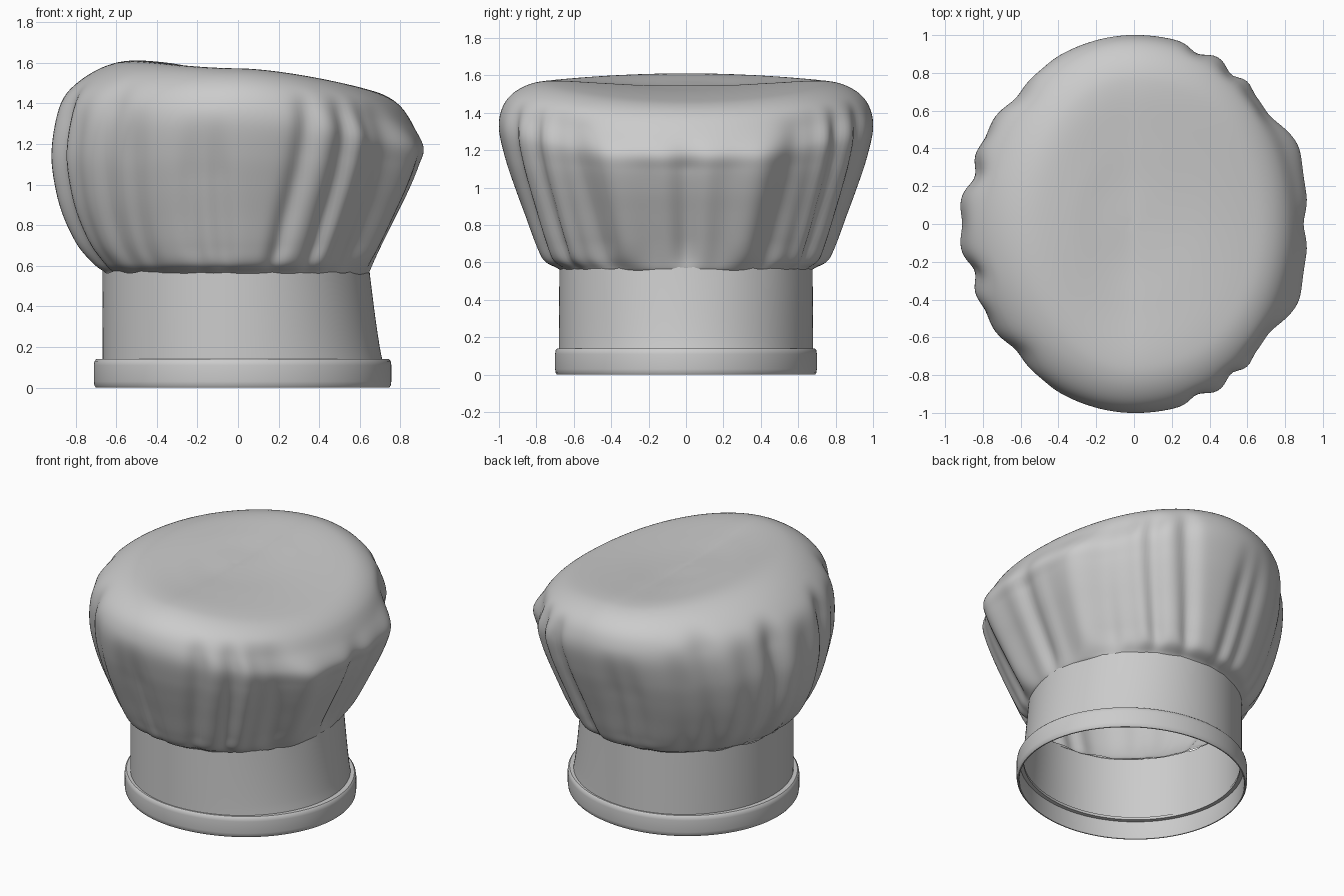
import bpy, bmesh, math

if "Cube" in bpy.data.objects:
    bpy.data.objects.remove(bpy.data.objects["Cube"])

SEG = 240


def loft(name, rings, close_tube=False, cap_tip=None, angle=40):
    """Skin a stack of closed rings; optionally join last to first or close with a tip."""
    bm = bmesh.new()
    vr = [[bm.verts.new(p) for p in ring] for ring in rings]
    pairs = list(zip(vr, vr[1:])) + ([(vr[-1], vr[0])] if close_tube else [])
    for a, b in pairs:
        for i in range(SEG):
            j = (i + 1) % SEG
            bm.faces.new((a[i], a[j], b[j], b[i]))
    if cap_tip:
        tip = bm.verts.new(cap_tip)
        for i in range(SEG):
            bm.faces.new((vr[-1][i], vr[-1][(i + 1) % SEG], tip))
    if close_tube:
        bmesh.ops.recalc_face_normals(bm, faces=bm.faces)
    me = bpy.data.meshes.new(name)
    bm.to_mesh(me)
    bm.free()
    ob = bpy.data.objects.new(name, me)
    bpy.context.collection.objects.link(ob)
    bpy.ops.object.select_all(action='DESELECT')
    ob.select_set(True)
    bpy.context.view_layer.objects.active = ob
    bpy.ops.object.shade_smooth_by_angle(angle=math.radians(angle))
    return ob


def oval(left, right, depth, zl, zr, zy, wave=None):
    """Ring with different reach and height on the left, right and front/back."""
    ring = []
    for i in range(SEG):
        a = 2 * math.pi * i / SEG
        c, s = math.cos(a), math.sin(a)
        w = abs(c) ** 1.6
        phi = math.degrees(math.acos(max(-1, min(1, c))))
        reach, z = (right, zr) if c > 0 else (left, zl)
        k, dz = wave(phi) if wave else (0, 0)
        ring.append(((reach - k) * c, (depth - k) * s, z * w + zy * (1 - w) + dz))
    return ring


def catmull(p0, p1, p2, p3, t):
    return [0.5 * (2 * b + (c - a) * t + (2 * a - 5 * b + 4 * c - d) * t * t
                   + (3 * b - a - 3 * c + d) * t ** 3)
            for a, b, c, d in zip(p0, p1, p2, p3)]


def smooth(a, b, x):
    t = max(0, min(1, (x - a) / (b - a)))
    return t * t * (3 - 2 * t)


# Hem: thin rounded strip around the opening with a ledge in to the band (inset, z)
hem = [(.010, 0), (.003, .01), (0, .03), (0, .11), (.003, .13), (.012, .14),
       (.046, .14), (.046, .122), (.022, .12), (.020, .01), (.017, 0)]
loft("hem", [oval(.71 - d, .755 - d, .70 - d, z, z, z) for d, z in hem], close_tube=True)

# Band: slightly leaning oval wall with a gathered top edge
band = []
for i in range(13):
    t = i / 12
    z = .13 + .44 * t
    gather = lambda p, t=t: (0, .006 * t ** 6 * math.sin(math.radians(p * 17)))
    band.append(oval(.666 + .002 * t, .713 - .065 * t ** .8, .68 - .003 * t, z, z, z, gather))
loft("band", band)

# Puffed crown: left, right and front/back profiles (reach, z) bottom to top
left = [(.655, .555), (.665, .57), (.72, .61), (.80, .70), (.87, .84), (.91, .98), (.93, 1.14),
        (.91, 1.30), (.865, 1.42), (.78, 1.51), (.66, 1.58), (.53, 1.61), (.35, 1.60),
        (.18, 1.57), (.02, 1.546)]
right = [(.64, .555), (.655, .57), (.685, .63), (.735, .73), (.80, .86), (.86, .98), (.905, 1.09),
         (.925, 1.18), (.865, 1.29), (.80, 1.385), (.71, 1.445), (.58, 1.48), (.40, 1.51),
         (.20, 1.53), (.02, 1.546)]
side = [(.67, .555), (.69, .57), (.76, .61), (.805, .70), (.86, .85), (.915, 1.0), (.965, 1.15),
        (1.0, 1.31), (.985, 1.42), (.93, 1.50), (.83, 1.555), (.70, 1.572), (.45, 1.56),
        (.22, 1.548), (.02, 1.546)]
# Pleats, mirrored front to back: base angle, top angle, depth, width, row where it fades.
# Negative depth is a ridge.
pleats = [(0, 0, .045, 5, 7.8), (13, 12, .012, 5, 7.2), (23, 24, -.025, 6, 7.8),
          (36, 38, .045, 7, 8.8), (47, 45, .02, 4, 8.9), (59, 54, .042, 4, 8.8),
          (76, 67, .035, 4, 8.7), (95, 97, .026, 4, 7.0), (106, 104, .022, 4, 7.0),
          (127, 124, .02, 5, 7.6), (138, 135, .03, 6, 9.2), (153, 151, .02, 5, 8.2),
          (164, 164, .05, 5, 8.8), (180, 180, .02, 5, 8)]
rows = [a + b + c for a, b, c in zip(left, right, side)]
STEP = 7
rings = []
for i in range((len(rows) - 1) * STEP + 1):
    u = i / STEP
    n = min(int(u), len(rows) - 2)
    q = [rows[max(0, min(len(rows) - 1, n + k))] for k in (-1, 0, 1, 2)]
    lx, lz, rx, rz, sy, sz = catmull(*q, u - n)

    def fold(phi, u=u):
        # Fuller right diagonal, flatter left one, then the pleats pressed in
        lobe = math.sin(math.radians(2 * phi)) ** 2
        k = lobe * (-.012 if phi < 90 else .012) * smooth(1, 4, u) * (1 - smooth(10, 13, u))
        for base, top, depth, width, end in pleats:
            centre = base + (top - base) * smooth(0, 9, u)
            fade = (.25 + .75 * smooth(.5, 3, u)) * (1 - smooth(end - 1.8, end + .5, u))
            k += depth * fade * math.exp(-((phi - centre) / width) ** 2)
        return k, 0
    rings.append(oval(lx, rx, sy, lz, rz, sz, fold))
loft("puffed_crown", rings, cap_tip=(0, 0, 1.546), angle=80)
